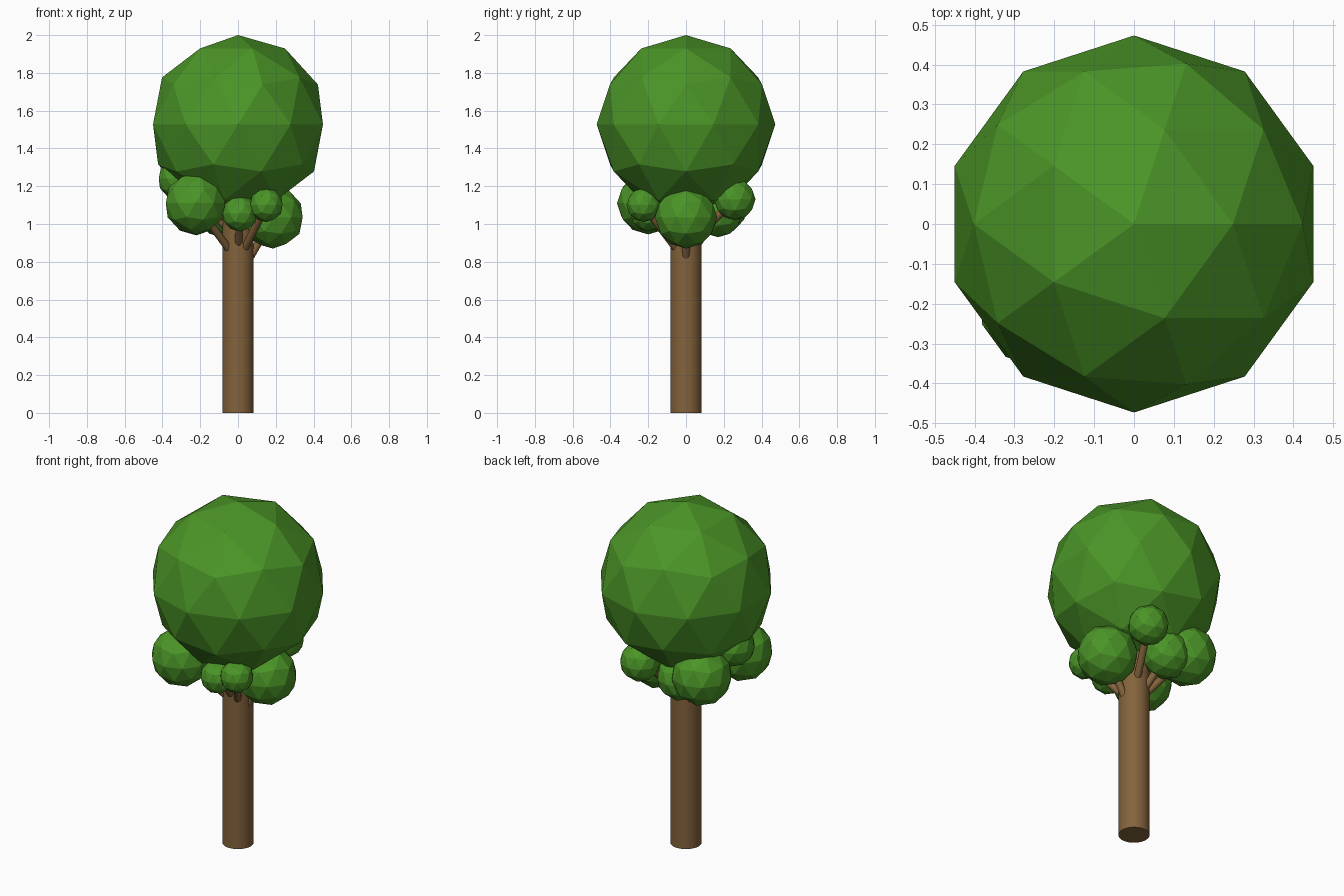
import bpy
from mathutils import Vector

if "Cube" in bpy.data.objects:
    bpy.data.objects.remove(bpy.data.objects["Cube"])


def material(name, color):
    m = bpy.data.materials.new(name)
    m.diffuse_color = color
    m.use_nodes = True
    m.node_tree.nodes["Principled BSDF"].inputs["Base Color"].default_value = m.diffuse_color
    return m


LEAF = material("leaf_green", (0.07, 0.30, 0.02, 1))
BARK = material("bark_brown", (0.23, 0.125, 0.045, 1))


def foliage(name, center, radius):
    bpy.ops.mesh.primitive_ico_sphere_add(subdivisions=2, radius=radius, location=center)
    ob = bpy.context.object
    ob.name = name
    ob.data.materials.append(LEAF)


def limb(name, start, end, radius, sides):
    a, b = Vector(start), Vector(end)
    d = b - a
    bpy.ops.mesh.primitive_cylinder_add(vertices=sides, radius=radius, depth=d.length, location=(a + b) / 2)
    ob = bpy.context.object
    ob.name = name
    ob.rotation_mode = 'QUATERNION'
    ob.rotation_quaternion = d.to_track_quat('Z', 'Y')
    ob.data.materials.append(BARK)
    bpy.ops.object.shade_smooth_by_angle()


# Trunk and main crown
limb("trunk", (0, 0, 0), (0, 0, 1.2), 0.083, 32)
foliage("crown", (0, 0, 1.527), 0.473)

# Leaf clusters: centre, radius, height where the branch leaves the trunk axis
clusters = [
    ((-0.225, -0.20, 1.11), 0.165, 0.80),
    ((0.01, -0.20, 1.055), 0.095, 0.82),
    ((0.15, -0.225, 1.10), 0.09, 0.80),
    ((0.185, 0.0, 1.035), 0.165, 0.71),
    ((0.116, 0.258, 1.13), 0.11, 0.87),
    ((-0.085, 0.17, 1.06), 0.13, 0.80),
    ((-0.22, 0.17, 1.105), 0.165, 0.80),
    ((-0.31, 0.0, 1.24), 0.115, 0.92),
]
for i, (center, radius, z) in enumerate(clusters, 1):
    foliage(f"leaf_cluster_{i}", center, radius)
    limb(f"branch_{i}", (0, 0, z), center, 0.02, 16)
